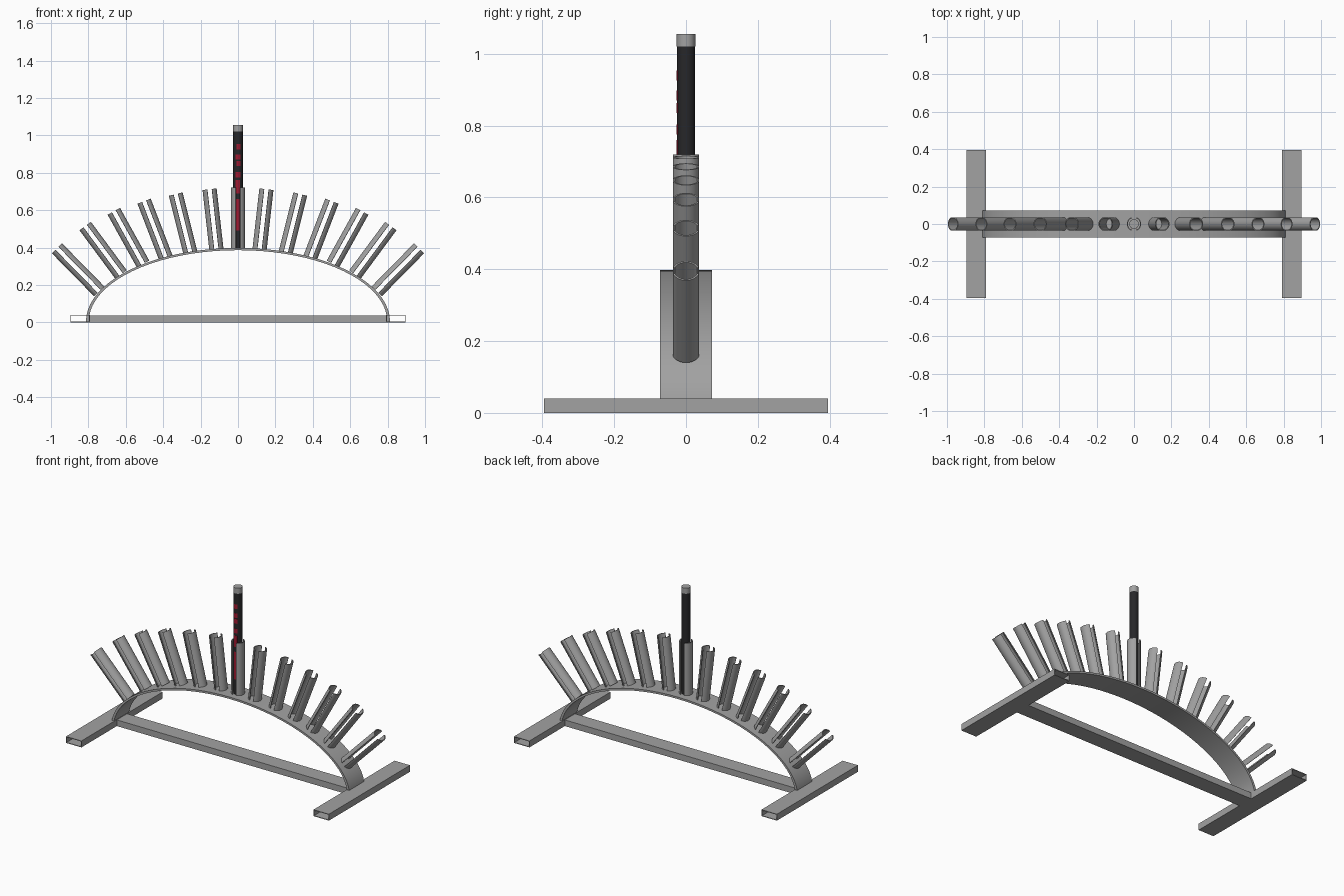
import bpy, bmesh, math
from mathutils import Matrix

if "Cube" in bpy.data.objects:
    bpy.data.objects.remove(bpy.data.objects["Cube"])

def mat(name, c):
    m = bpy.data.materials.new(name)
    m.diffuse_color = (*c, 1)
    m.use_nodes = True
    m.node_tree.nodes["Principled BSDF"].inputs["Base Color"].default_value = m.diffuse_color
    return m

steel = mat("steel grey", (0.36, 0.36, 0.36))
black = mat("grip black", (0.02, 0.02, 0.022))
red = mat("accent red", (0.35, 0.01, 0.03))

def make(name, verts, faces, m, matrix=None, smooth=False):
    me = bpy.data.meshes.new(name)
    me.from_pydata(verts, [], faces)
    bm = bmesh.new()
    bm.from_mesh(me)
    bmesh.ops.recalc_face_normals(bm, faces=bm.faces)
    bm.to_mesh(me)
    bm.free()
    me.materials.append(m)
    ob = bpy.data.objects.new(name, me)
    bpy.context.collection.objects.link(ob)
    if matrix:
        ob.matrix_world = matrix
    if smooth:
        bpy.context.view_layer.objects.active = ob
        ob.select_set(True)
        bpy.ops.object.shade_smooth_by_angle(angle=math.radians(40))
        ob.select_set(False)
    return ob

def loft(loops, closed_ends):
    """Join equal closed loops; closed_ends=False wraps last loop to the first."""
    n, k = len(loops[0]), len(loops)
    verts = [p for l in loops for p in l]
    faces = []
    for j in range(k - 1 if closed_ends else k):
        for i in range(n):
            a, b = j * n, ((j + 1) % k) * n
            faces.append((a + i, a + (i + 1) % n, b + (i + 1) % n, b + i))
    if closed_ends:
        faces += [tuple(range(n)), tuple((k - 1) * n + i for i in range(n))]
    return verts, faces

def rect_tube(name, length, w, h, wall, matrix):
    # hollow bar running along local y, resting on z = 0
    def ring(y, d):
        return [(-w/2 + d, y, d), (w/2 - d, y, d), (w/2 - d, y, h - d), (-w/2 + d, y, h - d)]
    L = length / 2
    return make(name, *loft([ring(-L, 0), ring(L, 0), ring(L, wall), ring(-L, wall)], False), steel, matrix)

# feet and crossbar
for side, s in (("left", -1), ("right", 1)):
    rect_tube("foot_bar_" + side, 0.79, 0.105, 0.04, 0.004, Matrix.Translation((s * 0.844, 0, 0)))
rect_tube("crossbar", 1.584, 0.10, 0.038, 0.004, Matrix.Rotation(math.pi / 2, 4, 'Z'))

# elliptical arch strip
loops = []
for i in range(41):
    t = math.pi * i / 40
    c, s = math.cos(t), math.sin(t)
    loops.append([(a * c, y, 0.004 + b * s) for a, b, y in
                  ((0.813, 0.394, -0.073), (0.813, 0.394, 0.073), (0.798, 0.382, 0.073), (0.798, 0.382, -0.073))])
make("arch", *loft(loops, True), steel, smooth=True)

# holder tubes: two curved shells with open slots front and back
R, r, SLOT = 0.038, 0.033, 0.013
def holder(name, x, z, deg, length):
    verts, faces = [], []
    for turn in (0, math.pi):
        half = math.pi / 2 - math.asin(SLOT / R)
        sections = []
        for i in range(17):
            a = turn - half + 2 * half * i / 16
            c, s = math.cos(a), math.sin(a)
            sections.append([(R*c, R*s, -length), (R*c, R*s, 0), (r*c, r*s, 0), (r*c, r*s, -length)])
        v, f = loft(sections, True)
        faces += [tuple(k + len(verts) for k in q) for q in f]
        verts += v
    M = Matrix.Translation((x, 0, z)) @ Matrix.Rotation(math.radians(deg), 4, 'Y')
    make(name, verts, faces, steel, M, True)

holder("holder_centre", 0, 0.72, 0, 0.325)
tops = ((0.152, 0.712, 6.5), (0.333, 0.686, 14), (0.502, 0.648, 21),
        (0.664, 0.594, 29), (0.817, 0.515, 36.5), (0.968, 0.396, 44.5))
for i, (x, z, deg) in enumerate(tops):
    for side, s in (("left", -1), ("right", 1)):
        holder(f"holder_{side}_{i + 1}", s * x, z, s * deg, 0.322)

# handle standing in the centre holder
def rod(name, rad, z0, z1, m):
    ring = lambda z: [(rad * math.cos(2*math.pi*i/32), rad * math.sin(2*math.pi*i/32), z) for i in range(32)]
    return make(name, *loft([ring(z0), ring(z1)], True), m, smooth=True)
rod("handle_grip", 0.0255, 0.395, 1.02, black)
rod("handle_cap", 0.0258, 1.02, 1.055, steel)

# thin red marks wrapped on the front of the handle
def mark(name, xa, xb, z0, z1):
    sections = []
    for i in range(7):
        x = xa + (xb - xa) * i / 6
        sections.append([(x * k / 0.0255, -math.sqrt(0.0255**2 - x*x) * k / 0.0255, z)
                         for k, z in ((0.0263, z0), (0.0263, z1), (0.025, z1), (0.025, z0))])
    make(name, *loft(sections, True), red)
mark("long_mark", -0.011, 0.009, 0.49, 0.66)
mark("middle_mark", -0.012, 0.011, 0.69, 0.76)
for i, z in enumerate((0.775, 0.835, 0.87, 0.925)):
    mark(f"short_mark_{i + 1}", -0.012 + 0.003 * (i % 2), 0.012, z, z + 0.028)
